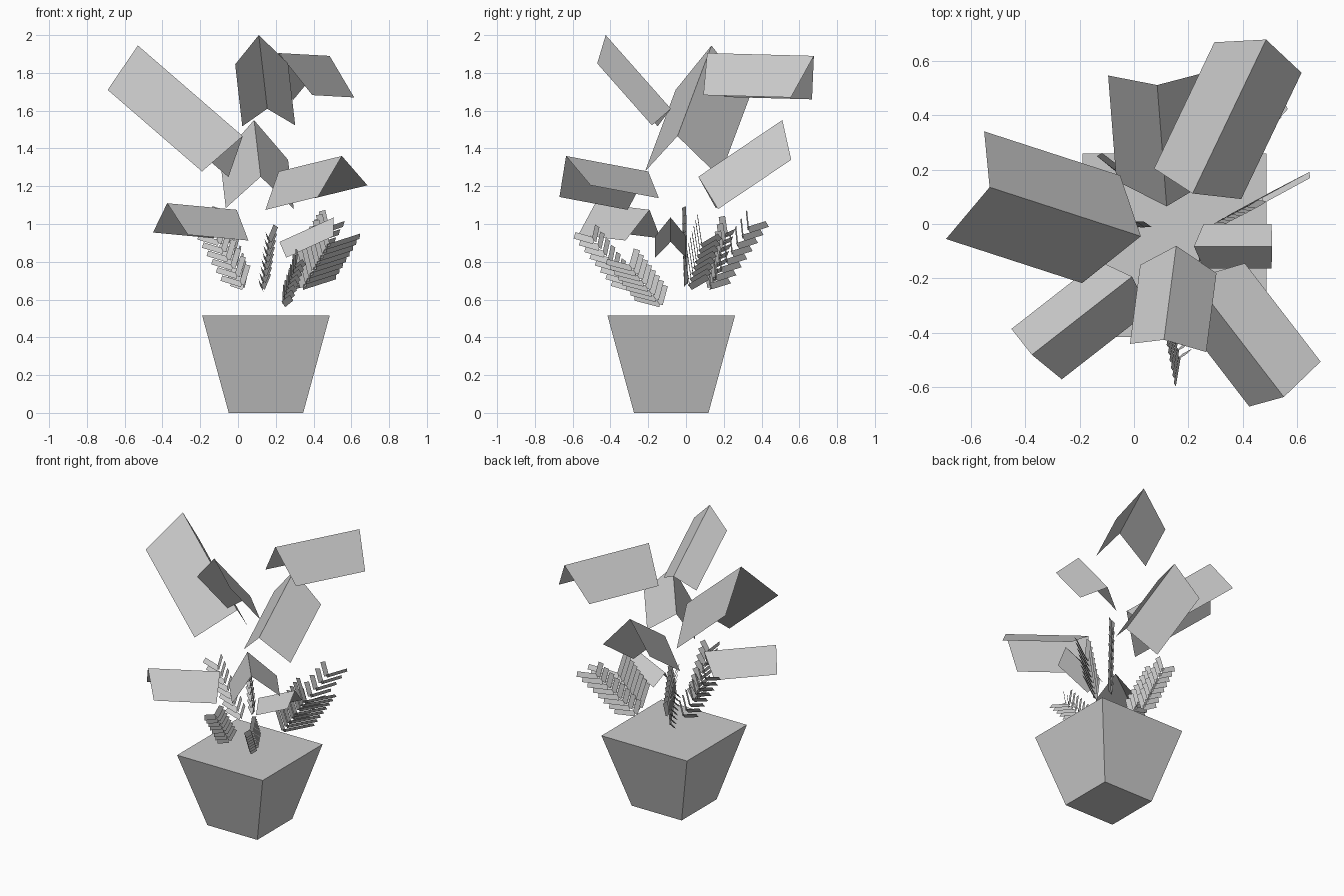
import bpy, math
from mathutils import Vector as V

if "Cube" in bpy.data.objects:
    bpy.data.objects.remove(bpy.data.objects["Cube"])


def mesh_object(name, verts, faces):
    me = bpy.data.meshes.new(name)
    me.from_pydata([tuple(v) for v in verts], [], faces)
    me.update()
    ob = bpy.data.objects.new(name, me)
    bpy.context.collection.objects.link(ob)
    return ob


# square tapered pot
bpy.ops.mesh.primitive_cone_add(vertices=4, radius1=0.197 * math.sqrt(2), radius2=0.3375 * math.sqrt(2),
                                depth=0.515, location=(0.148, -0.078, 0.2575),
                                rotation=(0, 0, math.pi / 4))
bpy.context.object.name = "pot"


def leaf(name, ridge_out, ridge_in, side_a, side_b, k):
    """Folded leaf: a ridge and two drooping sides whose length is k times the ridge."""
    ro, ri, a, b = map(V, (ridge_out, ridge_in, side_a, side_b))
    run = (ri - ro) * k
    mesh_object(name, [ro, ri, a, a + run, b, b + run], [(0, 1, 3, 2), (1, 0, 4, 5)])


def fern(name, base, outer, upper, n=8, width=0.036, tilt=35):
    """Frond: two rows of slim leaflets in a chevron, in the plane of three points."""
    base, outer, upper = map(V, (base, outer, upper))
    mid = (outer + upper) / 2
    half = (outer - upper) / 2
    along = (mid - base).normalized()
    normal = along.cross(half).normalized()
    reach = half.length * 1.0
    stem_len = (mid - base).length - reach
    verts, faces = [], []
    t = math.radians(tilt)
    for i in range(n):
        root = base + along * (stem_len * i / (n - 1))
        for side in (1, -1):
            tip = root + along * reach + half * side
            d = (tip - root).normalized()
            across = (normal.cross(d) * math.cos(t) + normal * math.sin(t) * side) * width / 2
            s = len(verts)
            verts += [root - across, root + across, tip + across, tip - across]
            faces.append((s, s + 1, s + 2, s + 3))
    mesh_object(name, verts, faces)


# big folded leaves
leaf("leaf_left", (-.53, .135, 1.945), (.025, -.045, 1.465), (-.69, -.055, 1.71), (-.55, .34, 1.68), .9)
leaf("leaf_back_right", (.485, .677, 1.89), (.215, .112, 1.905), (.295, .667, 1.66), (.615, .555, 1.67), .82)
leaf("leaf_top_front", (.11, -.425, 2.0), (.155, -.08, 1.61), (-.015, -.44, 1.845), (.265, -.47, 1.85), .84)
leaf("leaf_back", (.085, .51, 1.55), (.12, .065, 1.25), (-.095, .545, 1.345), (.265, .557, 1.34), .87)
leaf("leaf_front_right", (.55, -.635, 1.36), (.215, -.2, 1.278), (.685, -.505, 1.205), (.423, -.67, 1.143), .83)
leaf("leaf_front_left", (-.375, -.48, 1.11), (-.007, -.193, 1.075), (-.45, -.385, .955), (-.265, -.57, .943), .87)
leaf("leaf_small_right", (.507, -.082, 1.035), (.22, -.082, .905), (.505, 0, .935), (.505, -.163, .935), .87)

# small fern fronds round the base
fern("fern_right", (.345, .02, .665), (.645, .18, .935), (.43, .06, 1.05))
fern("fern_back_right", (.31, .13, .67), (.56, .43, 1.0), (.445, .32, 1.07))
fern("fern_back_left", (.03, .13, .665), (-.127, .255, .96), (-.04, .19, 1.04))
fern("fern_left", (.02, .0, .68), (-.26, -.01, 1.02), (-.12, -.01, 1.09))
fern("fern_front", (.13, -.29, .66), (.15, -.59, .94), (.2, -.47, .99))
fern("fern_front_right", (.24, -.14, .575), (.35, -.42, .8), (.31, -.26, .865))
